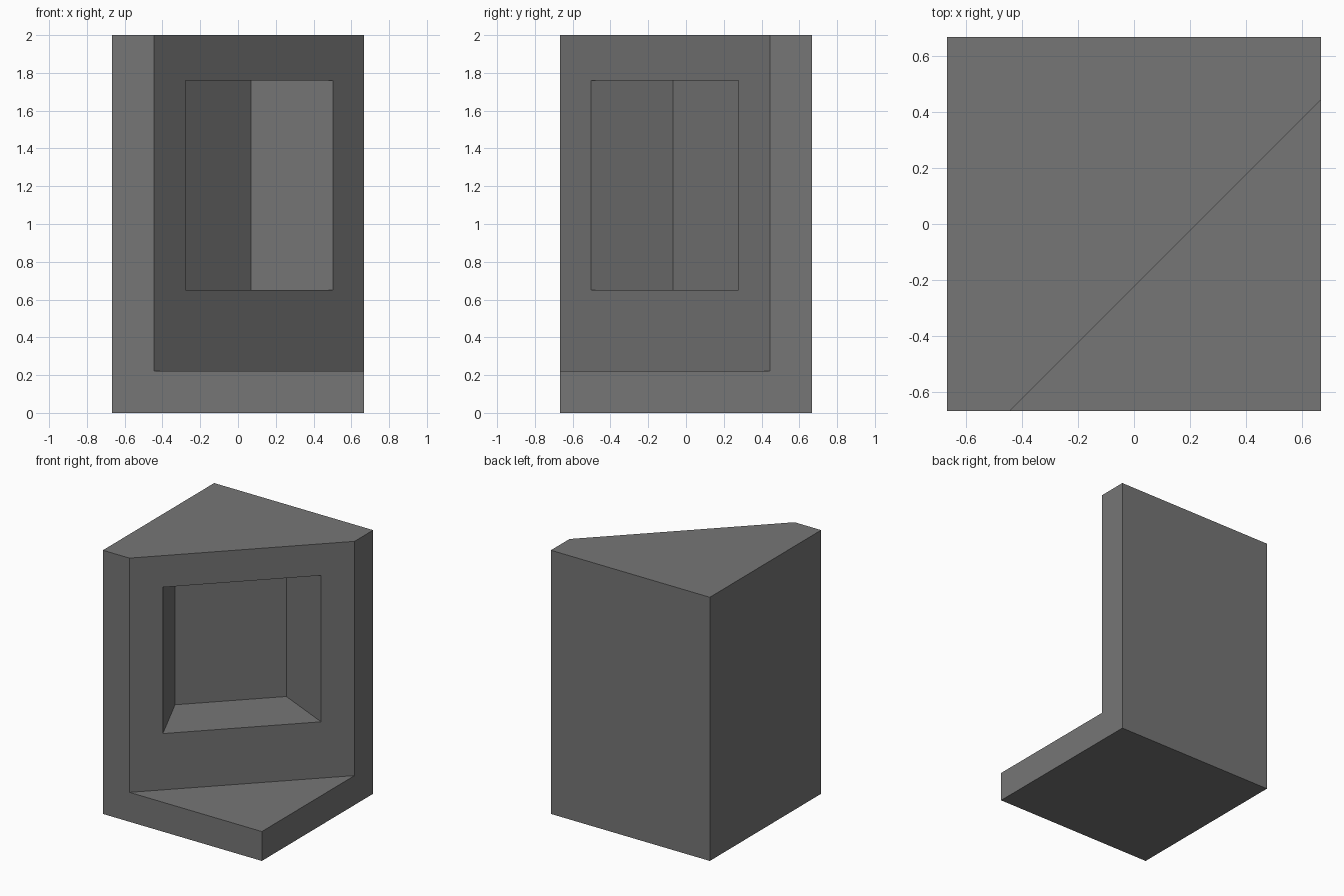
import bpy
import bmesh

default = bpy.data.objects.get("Cube")
if default:
    bpy.data.objects.remove(default, do_unlink=True)

HALF = 0.667     # half width of the square plan
LEDGE = 0.223    # height of the base and width of the side strips
NICHE_Z = (0.65, 1.76)

grey = bpy.data.materials.new("plain grey")
grey.use_nodes = True
colour = (0.18, 0.18, 0.18, 1)
grey.diffuse_color = colour
grey.node_tree.nodes["Principled BSDF"].inputs["Base Color"].default_value = colour


def prism(name, plan, bottom, top):
    """Extrude a counter-clockwise plan outline between two heights."""
    bm = bmesh.new()
    face = bm.faces.new([bm.verts.new((x, y, bottom)) for x, y in plan])
    raised = bmesh.ops.extrude_face_region(bm, geom=[face])["geom"]
    for v in raised:
        if isinstance(v, bmesh.types.BMVert):
            v.co.z = top
    bmesh.ops.recalc_face_normals(bm, faces=bm.faces)
    mesh = bpy.data.meshes.new(name)
    bm.to_mesh(mesh)
    bm.free()
    mesh.materials.append(grey)
    obj = bpy.data.objects.new(name, mesh)
    bpy.context.collection.objects.link(obj)
    return obj


def cut(target, cutter):
    """Subtract the cutter and remove it."""
    cutter.hide_render = True
    mod = target.modifiers.new("cut", 'BOOLEAN')
    mod.operation = 'DIFFERENCE'
    mod.solver = 'EXACT'
    mod.object = cutter
    bpy.context.view_layer.objects.active = target
    bpy.ops.object.modifier_apply(modifier=mod.name)
    bpy.data.objects.remove(cutter, do_unlink=True)


# Full block
body = prism("corner_block", [(-HALF, -HALF), (HALF, -HALF), (HALF, HALF), (-HALF, HALF)], 0, 2)

# Diagonal front face above the base
far = HALF + 0.1
corner = [(LEDGE - far, -far), (far, -far), (far, far - LEDGE)]
cut(body, prism("corner_cutter", corner, LEDGE, 2.2))

# Tapered niche, symmetric about the diagonal
half_niche = [(0.6, 0.18), (0.502, 0.279), (0.07, 0.479)]
niche = half_niche + [(-y, -x) for x, y in reversed(half_niche)]
cut(body, prism("niche_cutter", niche, *NICHE_Z))
